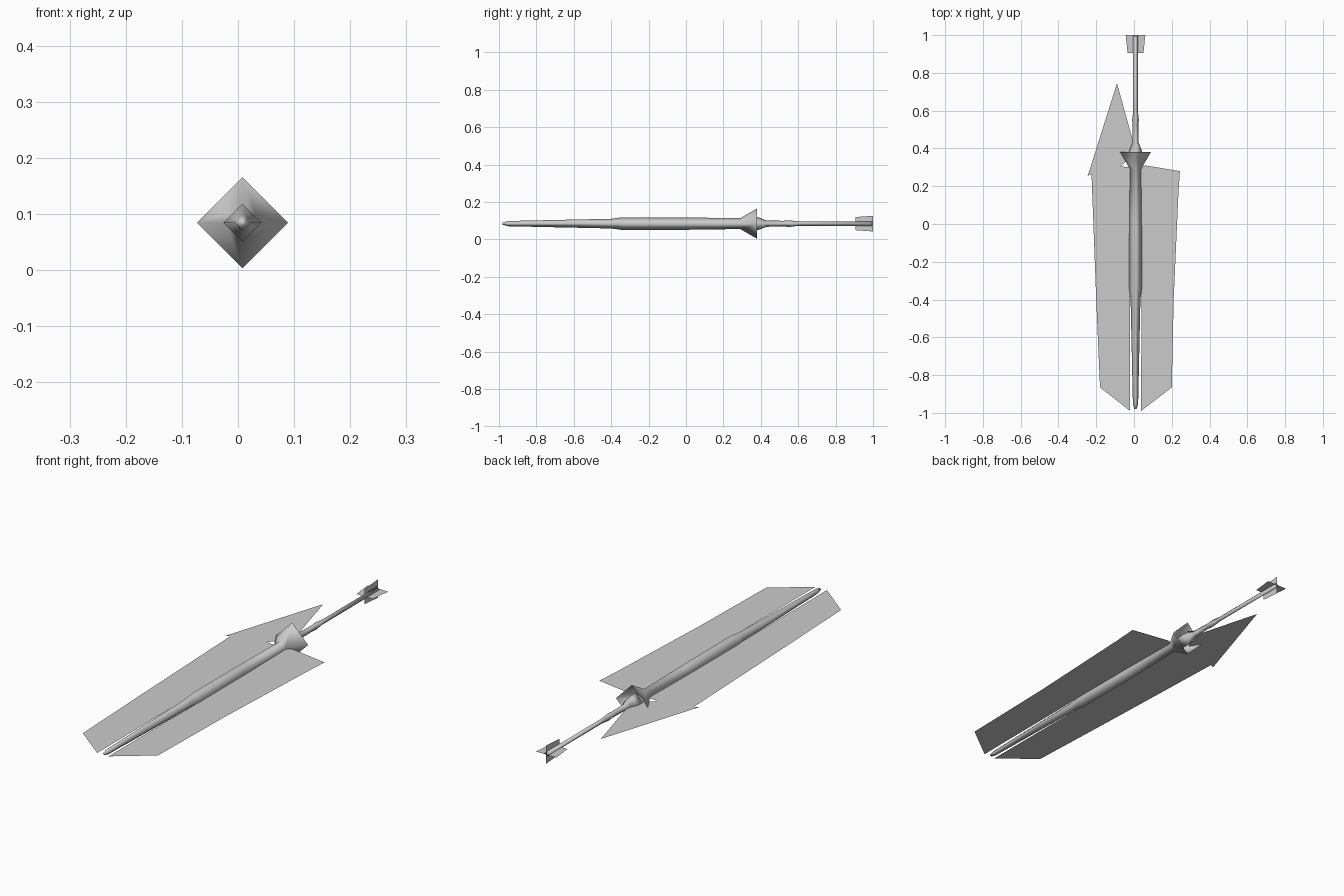
import bpy, bmesh, math

if "Cube" in bpy.data.objects:
    bpy.data.objects.remove(bpy.data.objects["Cube"], do_unlink=True)

CX, CZ = 0.008, 0.084   # long axis of the weapon

steel = bpy.data.materials.new("plain grey")
steel.use_nodes = True
steel.diffuse_color = (0.6, 0.6, 0.6, 1)
steel.node_tree.nodes["Principled BSDF"].inputs["Base Color"].default_value = (0.6, 0.6, 0.6, 1)


def finish(name, bm, smooth):
    mesh = bpy.data.meshes.new(name)
    for f in bm.faces:
        f.smooth = smooth
    bm.to_mesh(mesh)
    bm.free()
    mesh.materials.append(steel)
    obj = bpy.data.objects.new(name, mesh)
    bpy.context.collection.objects.link(obj)
    return obj


def diamond_rod(name, profile, cap_start=True, cap_end=True):
    """Four-sided rod along y through (y, radius) stations, corners on x and z."""
    bm = bmesh.new()
    rings = []
    for y, r in profile:
        rings.append([bm.verts.new((CX + r * math.cos(i * math.pi / 2), y,
                                    CZ + r * math.sin(i * math.pi / 2))) for i in range(4)])
    for a, b in zip(rings, rings[1:]):
        for i in range(4):
            j = (i + 1) % 4
            bm.faces.new((a[i], b[i], b[j], a[j]))
    if cap_start:
        bm.faces.new(rings[0])
    if cap_end:
        bm.faces.new(rings[-1][::-1])
    return finish(name, bm, True)


def plate(name, points):
    """Single flat face, wound so that it faces up or sideways."""
    bm = bmesh.new()
    bm.faces.new([bm.verts.new(p) for p in points])
    return finish(name, bm, False)


# Central spine, flaring into the hollow guard
diamond_rod("spine_and_guard", [(-0.98, 0.006), (-0.95, 0.014), (-0.40, 0.026),
                                (-0.34, 0.034), (0.0, 0.033), (0.29, 0.029),
                                (0.38, 0.081)], cap_end=False)

# Handle, with a collar inside the guard and a small swelling
diamond_rod("handle", [(0.35, 0.036), (0.385, 0.035), (0.43, 0.017), (0.52, 0.015),
                       (0.55, 0.018), (0.60, 0.012), (0.995, 0.012)])

# Flat blades on either side of the spine
left_blade = [(0.037, -0.99), (0.20, -0.865), (0.21, -0.40), (0.235, 0.16),
              (0.243, 0.28), (0.06, 0.31), (0.034, 0.30), (0.04, -0.35)]
right_blade = [(-0.02, -0.99), (-0.022, -0.35), (-0.018, 0.30), (-0.07, 0.305),
               (-0.035, 0.34), (0.0, 0.42), (-0.09, 0.745), (-0.245, 0.255),
               (-0.225, 0.265), (-0.20, -0.40), (-0.18, -0.865)]
plate("left_blade", [(x, y, CZ) for x, y in left_blade])
plate("right_blade", [(x, y, CZ) for x, y in reversed(right_blade)])

# Four flat fins at the end of the handle
for side, s in (("left", 1), ("right", -1)):
    pts = [(CX, 0.905, CZ), (CX + s * 0.042, 0.905, CZ),
           (CX + s * 0.052, 1.0, CZ), (CX, 1.0, CZ)]
    plate(side + "_fin", pts if s > 0 else pts[::-1])
for side, s in (("upper", 1), ("lower", -1)):
    plate(side + "_fin", [(CX, 0.905, CZ), (CX, 0.905, CZ + s * 0.035),
                          (CX, 1.0, CZ + s * 0.042), (CX, 1.0, CZ)])
